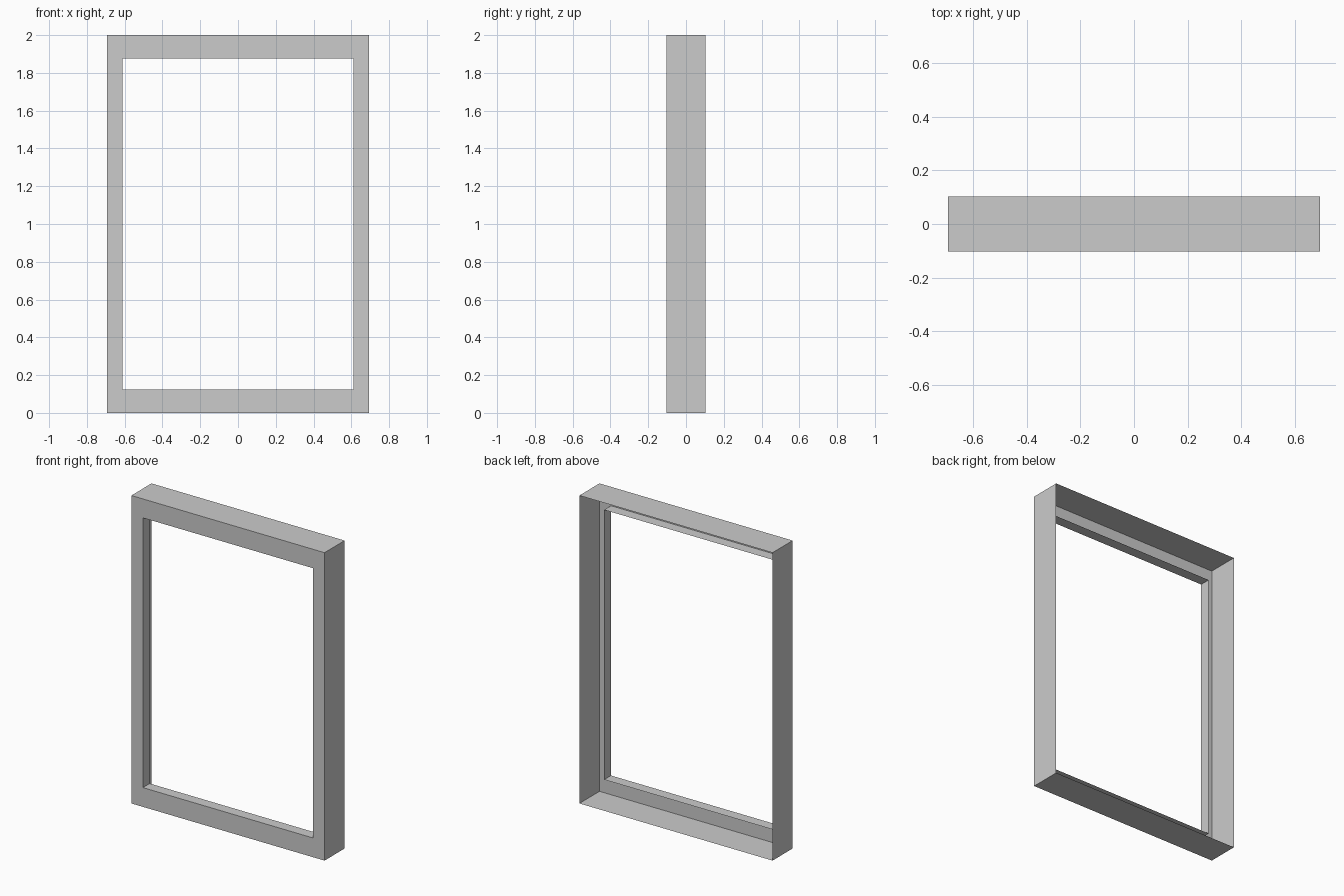
import bpy
import bmesh

if "Cube" in bpy.data.objects:
    bpy.data.objects.remove(bpy.data.objects["Cube"])

# Open-backed window frame: four rectangular loops joined by strips
# (half width, bottom z, top z, y), from the back outer edge to the inner lip
PROFILE = [
    (0.694, 0.0, 2.0, 0.103),       # back edge of outer wall
    (0.694, 0.0, 2.0, -0.103),      # front outer edge
    (0.611, 0.125, 1.877, -0.103),  # front opening edge
    (0.611, 0.125, 1.877, -0.033),  # rear edge of opening lip
]


def rect_loop(bm, w, z0, z1, y):
    return [bm.verts.new((x, y, z))
            for x, z in ((-w, z0), (w, z0), (w, z1), (-w, z1))]


bm = bmesh.new()
loops = [rect_loop(bm, *p) for p in PROFILE]

# Outer wall, front face and lip
for a, b in zip(loops, loops[1:]):
    for i in range(4):
        j = (i + 1) % 4
        bm.faces.new((a[i], a[j], b[j], b[i]))

mesh = bpy.data.meshes.new("window_frame")
bm.to_mesh(mesh)
bm.free()
frame = bpy.data.objects.new("window_frame", mesh)
bpy.context.collection.objects.link(frame)
